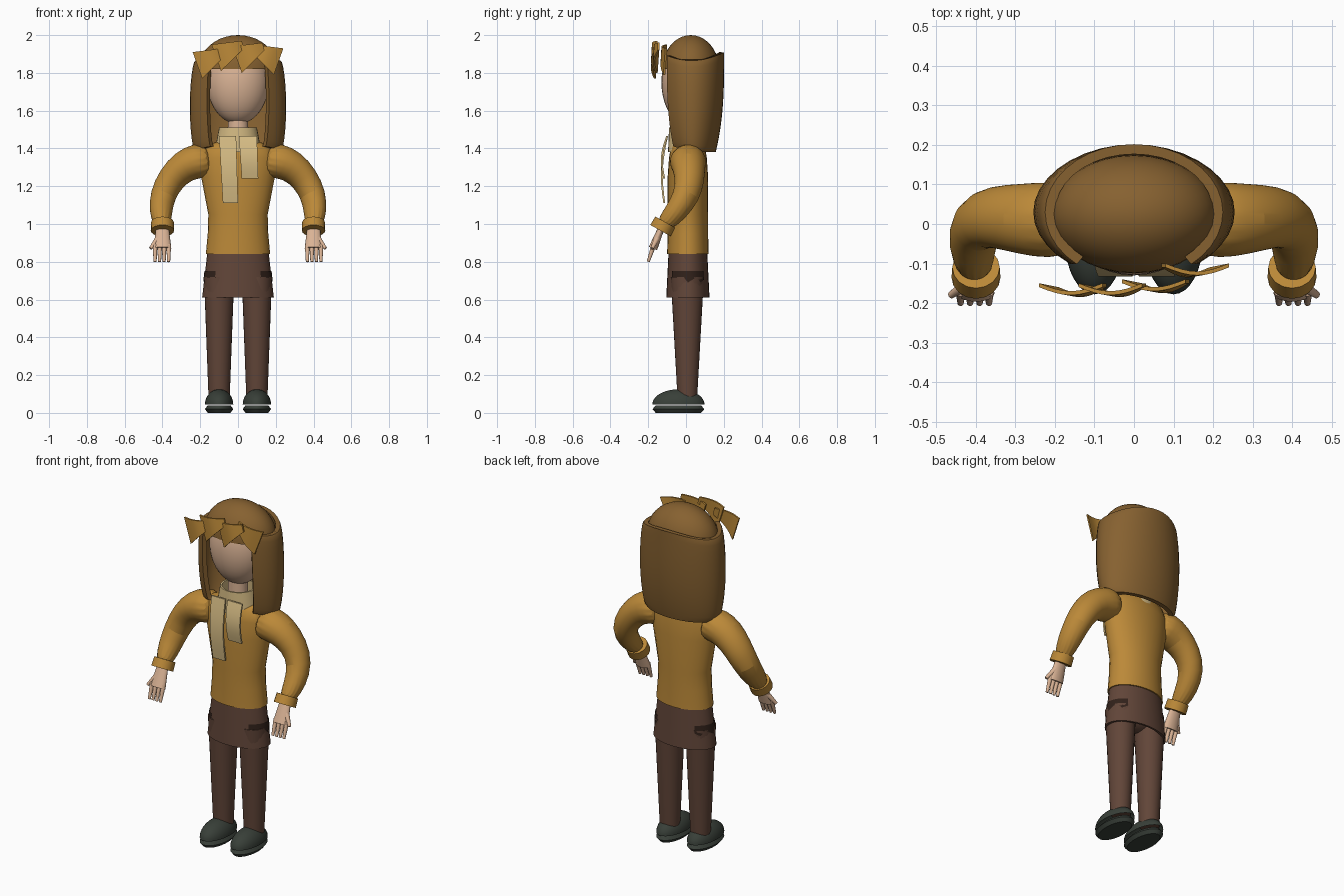
import bpy, bmesh
from math import sin, cos, pi, tau, radians
from mathutils import Vector

cube = bpy.data.objects.get("Cube")
if cube:
    bpy.data.objects.remove(cube, do_unlink=True)


def material(name, red, green, blue):
    mat = bpy.data.materials.new(name)
    mat.use_nodes = True
    mat.diffuse_color = (red, green, blue, 1)
    shader = mat.node_tree.nodes["Principled BSDF"]
    shader.inputs["Base Color"].default_value = mat.diffuse_color
    return mat


skin = material("skin", .7, .45, .3)
ochre = material("ochre_knit", .5, .25, .04)
hair = material("hair_brown", .24, .12, .03)
cream = material("cream_cloth", .67, .5, .23)
brown = material("trouser_brown", .12, .06, .04)
dark = material("dark_patch", .03, .015, .01)
grey = material("shoe_grey", .04, .05, .04)


def finish(name, bm, mat, subdivide=False):
    """Turn a bmesh into a smooth shaded object with one material."""
    bmesh.ops.recalc_face_normals(bm, faces=bm.faces)
    mesh = bpy.data.meshes.new(name)
    bm.to_mesh(mesh)
    bm.free()
    mesh.materials.append(mat)
    part = bpy.data.objects.new(name, mesh)
    bpy.context.collection.objects.link(part)
    if subdivide:
        modifier = part.modifiers.new("rounding", "SUBSURF")
        modifier.levels = modifier.render_levels = 2
    bpy.ops.object.select_all(action="DESELECT")
    part.select_set(True)
    bpy.context.view_layer.objects.active = part
    bpy.ops.object.shade_smooth_by_angle(angle=radians(45))


def bridge(name, rings, mat, hollow=False, sheet=False, subdivide=False):
    """Join equal rings of points; hollow links the last to the first."""
    bm = bmesh.new()
    rows = [[bm.verts.new(point) for point in ring] for ring in rings]
    if not hollow and not sheet:
        bm.faces.new(rows[0])
        bm.faces.new(rows[-1])
    following = rows[1:] + rows[:1] if hollow else rows[1:]
    for row, after in zip(rows, following):
        count = len(row)
        for i in range(count - 1 if sheet else count):
            j = (i + 1) % count
            bm.faces.new((row[i], row[j], after[j], after[i]))
    finish(name, bm, mat, subdivide)


def oval(x, y, z, width, depth, sides=28):
    turns = [tau * i / sides for i in range(sides)]
    return [(x + width * cos(t), y + depth * sin(t), z) for t in turns]


def stack(name, x, y, sections, mat, hollow=False):
    """Level ovals, each a height, half width and half depth."""
    rings = [oval(x, y, *section) for section in sections]
    if hollow:
        rings += [oval(x, y, z, w * .9, d * .9) for z, w, d in reversed(sections)]
    bridge(name, rings, mat, hollow)


def ellipsoid(name, centre, radii, mat, upper_half=False):
    bm = bmesh.new()
    bmesh.ops.create_uvsphere(bm, u_segments=32, v_segments=20, radius=1)
    if upper_half:
        lower = [v for v in bm.verts if v.co.z < -.01]
        bmesh.ops.delete(bm, geom=lower, context="VERTS")
    bmesh.ops.scale(bm, vec=radii, verts=bm.verts)
    bmesh.ops.translate(bm, vec=centre, verts=bm.verts)
    finish(name, bm, mat)


def tube(name, side, points, first, last, mat, flat=1, subdivide=False):
    """Tapering tube along a path, mirrored by its side."""
    path = [Vector((side * x, y, z)) for x, y, z in points]
    end = len(path) - 1
    rings = []
    for i, point in enumerate(path):
        along = (path[min(i + 1, end)] - path[max(i - 1, 0)]).normalized()
        across = Vector((0, 1, .25)).cross(along).normalized()
        up = along.cross(across) * flat
        radius = first + (last - first) * i / end
        turns = [tau * k / 16 for k in range(16)]
        rings.append([point + radius * (across * cos(t) + up * sin(t)) for t in turns])
    bridge(name, rings, mat, subdivide=subdivide)


def ribbon(name, start, finish_edge, mat, steps=8):
    """Thin strip between two edges, bowed to the front."""
    thickness = Vector((0, .01, 0))
    rings = []
    for k in range(steps + 1):
        t = k / steps
        bow = Vector((0, -.02 * sin(pi * t), 0))
        a, b = [Vector(p).lerp(Vector(q), t) + bow for p, q in zip(start, finish_edge)]
        rings.append([a, b, b + thickness, a + thickness])
    bridge(name, rings, mat)


# Head, neck and crown of hair
ellipsoid("head", (0, 0, 1.75), (.163, .13, .22), skin)
stack("neck", 0, 0, [(1.4, .06, .05), (1.6, .05, .05)], skin)
ellipsoid("hair_crown", (0, .025, 1.82), (.21, .15, .18), hair, upper_half=True)

# Long hair: a thick horseshoe wall, open at the front
arc = [radians(-50 + 10 * i) for i in range(29)]


def hair_point(t, h, inset):
    width = .225 + .03 * sin(pi * h) ** .5 - inset
    depth = .172 - .045 * (1 - h) ** 3 - inset
    low = 1.38 + .04 * max(0, -sin(t))
    high = 1.91 - .045 * cos(t) ** 2
    return width * cos(t), .03 + depth * sin(t), low + (high - low) * h


levels = [.5 - .5 * cos(pi * i / 12) for i in range(13)]
bridge("long_hair", [[hair_point(t, h, 0) for t in arc]
                     + [hair_point(t, h, .025) for t in reversed(arc)]
                     for h in levels], hair)

# Fringe: four bowed locks, each wide at its outer end
locks = [(-.24, -.16, 1.91, 1), (-.14, -.16, 1.95, 1),
         (-.03, -.15, 1.94, 1), (.24, -.11, 1.93, -1)]
for x, y, z, way in locks:
    wide = [(x, y, z), (x + way * .05, y - .01, z - .14)]
    narrow = [(x + way * .16, y, z + .02), (x + way * .17, y, z - .02)]
    ribbon("fringe_lock", wide, narrow, ochre)

# Scarf wrap and its two hanging tails
stack("scarf_wrap", 0, .005, [(1.38, .125, .1), (1.51, .1, .095)], cream, hollow=True)
for name, left, right, bottom, drift in (("long", -.1, -.01, 1.11, .02),
                                         ("short", .005, .1, 1.24, .015)):
    ribbon(f"scarf_tail_{name}", [(left, -.105, 1.465), (right, -.105, 1.465)],
           [(left + drift, -.12, bottom), (right + drift / 2, -.12, bottom)], cream)

# Sweater body
stack("sweater", 0, .01, [(.84, .17, .11), (.95, .16, .107), (1.05, .157, .107), (1.25, .195, .107),
                          (1.35, .2, .1), (1.41, .18, .09), (1.44, .1, .07)], ochre)


# Flared skirt over the hips
def flare(z):
    return .26 - .115 * z, .145 - .05 * z


stack("skirt", 0, .01, [(z, *flare(z)) for z in (.86, .61)], brown, hollow=True)
ellipsoid("hips", (0, .01, .75), (.16, .09, .12), brown)

for side, label in ((1, "left"), (-1, "right")):
    # Ragged patch wrapped on the side of the skirt
    patch = []
    for ragged in (False, True):
        ring = []
        for k in range(-4, 5):
            t = radians(12 * k)
            z = .69 + .015 * (k % 3) if ragged else .75
            width, depth = flare(z)
            ring.append((side * (width + .004) * cos(t), .01 + (depth + .004) * sin(t), z))
        patch.append(ring)
    bridge(f"{label}_skirt_patch", patch, dark, sheet=True)

    # Leg, sole and shoe
    x = side * .1
    stack(f"{label}_leg", x, .007, [(.08, .056, .052), (.72, .08, .088)], brown)
    stack(f"{label}_sole", x, -.04, [(0, .06, .12), (.02, .075, .137), (.04, .06, .12)], grey)
    ellipsoid(f"{label}_shoe", (x, -.04, .045), (.075, .138, .08), grey, upper_half=True)

    # Sleeve and cuff
    tube(f"{label}_sleeve", side, [(.13, .01, 1.34), (.29, .01, 1.33), (.42, .03, 1.15),
                                   (.4, -.14, .97)], .11, .055, ochre, subdivide=True)
    tube(f"{label}_cuff", side, [(.4, -.11, 1.01), (.4, -.135, .965)], .06, .062, ochre)

    # Hand: palm, four fingers and an outward thumb
    tube(f"{label}_palm", side, [(.4, -.13, .98), (.4, -.175, .87)], .034, .047, skin, flat=.5)
    for finger in range(4):
        across = .367 + .024 * finger
        tube(f"{label}_finger", side, [(across, -.17, .89), (across, -.2, .8)], .013, .008, skin)
    tube(f"{label}_thumb", side, [(.42, -.15, .93), (.463, -.18, .87)], .016, .009, skin)
